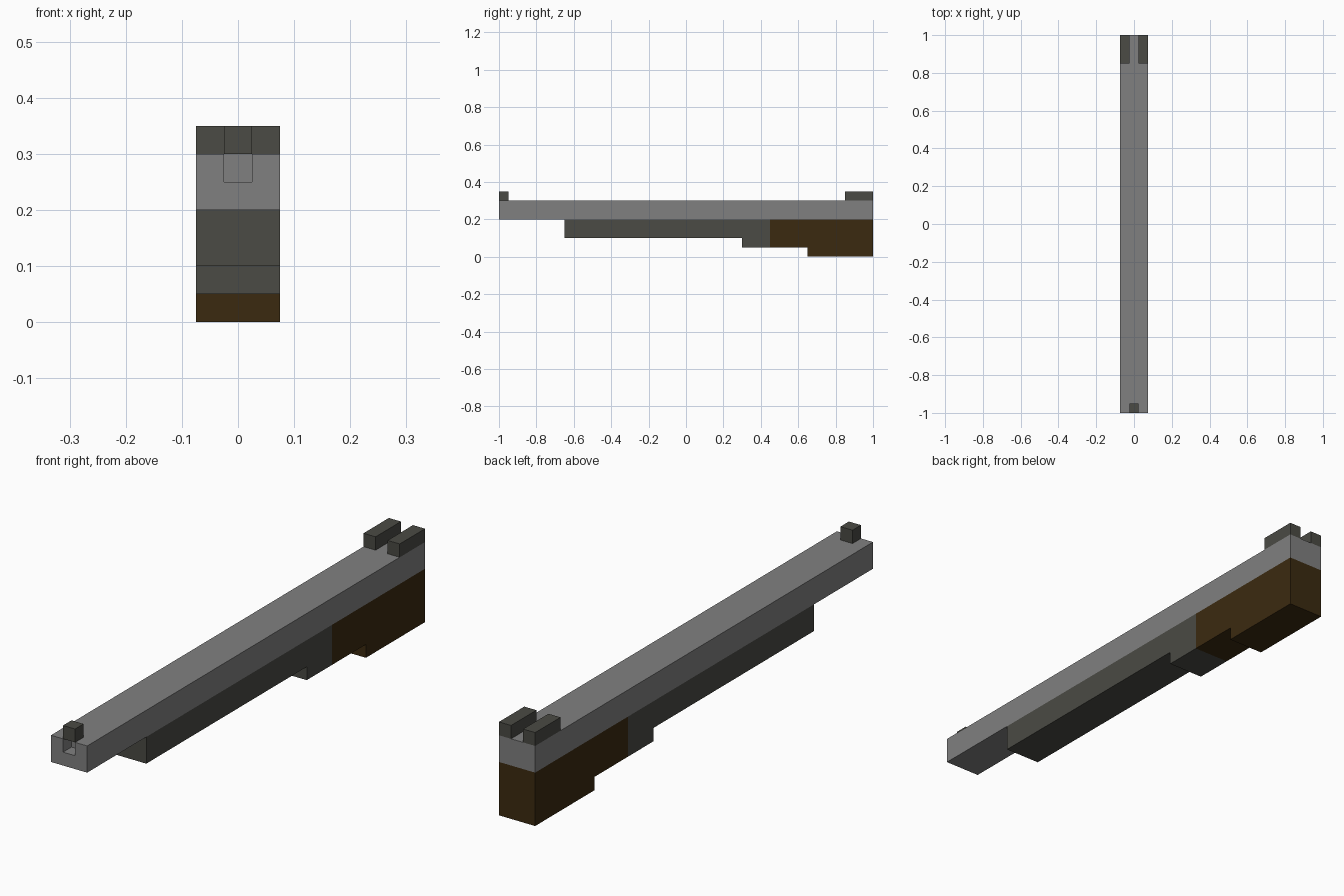
import bpy, bmesh

if "Cube" in bpy.data.objects:
    bpy.data.objects.remove(bpy.data.objects["Cube"])

W = 0.075  # half width of the body


def material(name, rgb):
    m = bpy.data.materials.new(name)
    m.diffuse_color = (*rgb, 1)
    m.use_nodes = True
    m.node_tree.nodes["Principled BSDF"].inputs["Base Color"].default_value = m.diffuse_color
    return m


GREY = material("mid_grey", (0.216, 0.216, 0.216))
DARK = material("dark_grey", (0.069, 0.069, 0.058))
BROWN = material("dark_brown", (0.044, 0.023, 0.005))


def side_profile(name, points, mat, x0=-W, x1=W):
    """Extrude a closed (y, z) outline from x0 to x1."""
    bm = bmesh.new()
    face = bm.faces.new([bm.verts.new((x0, y, z)) for y, z in points])
    ext = bmesh.ops.extrude_face_region(bm, geom=[face])
    moved = [v for v in ext["geom"] if isinstance(v, bmesh.types.BMVert)]
    bmesh.ops.translate(bm, verts=moved, vec=(x1 - x0, 0, 0))
    bmesh.ops.recalc_face_normals(bm, faces=bm.faces)
    mesh = bpy.data.meshes.new(name)
    bm.to_mesh(mesh)
    bm.free()
    mesh.materials.append(mat)
    ob = bpy.data.objects.new(name, mesh)
    bpy.context.collection.objects.link(ob)
    return ob


def block(name, y0, y1, z0, z1, mat, x0=-W, x1=W):
    return side_profile(name, [(y0, z0), (y1, z0), (y1, z1), (y0, z1)], mat, x0, x1)


# Long upper bar with a square opening under the front sight
bar = block("upper_bar", -1, 1, 0.2, 0.3, GREY)
cutter = block("opening_cutter", -1.05, -0.95, 0.25, 0.35, GREY, -0.025, 0.025)
cutter.hide_render = True
cut = bar.modifiers.new("opening", "BOOLEAN")
cut.operation = "DIFFERENCE"
cut.solver = "EXACT"
cut.object = cutter
bpy.context.view_layer.objects.active = bar
bpy.ops.object.modifier_apply(modifier=cut.name)
bpy.data.objects.remove(cutter)

# Front sight and paired rear sights
block("front_sight", -1, -0.95, 0.3, 0.35, DARK, -0.025, 0.025)
for name, x0 in (("rear_sight_left", -W), ("rear_sight_right", 0.025)):
    block(name, 0.85, 1, 0.3, 0.35, DARK, x0, x0 + 0.05)

# Stepped dark underside
side_profile("lower_frame", [(-0.65, 0.1), (0.3, 0.1), (0.3, 0.05),
                             (0.45, 0.05), (0.45, 0.2), (-0.65, 0.2)], DARK)

# Stepped brown grip at the back
side_profile("rear_grip", [(0.45, 0.05), (0.65, 0.05), (0.65, 0),
                           (1, 0), (1, 0.2), (0.45, 0.2)], BROWN)
